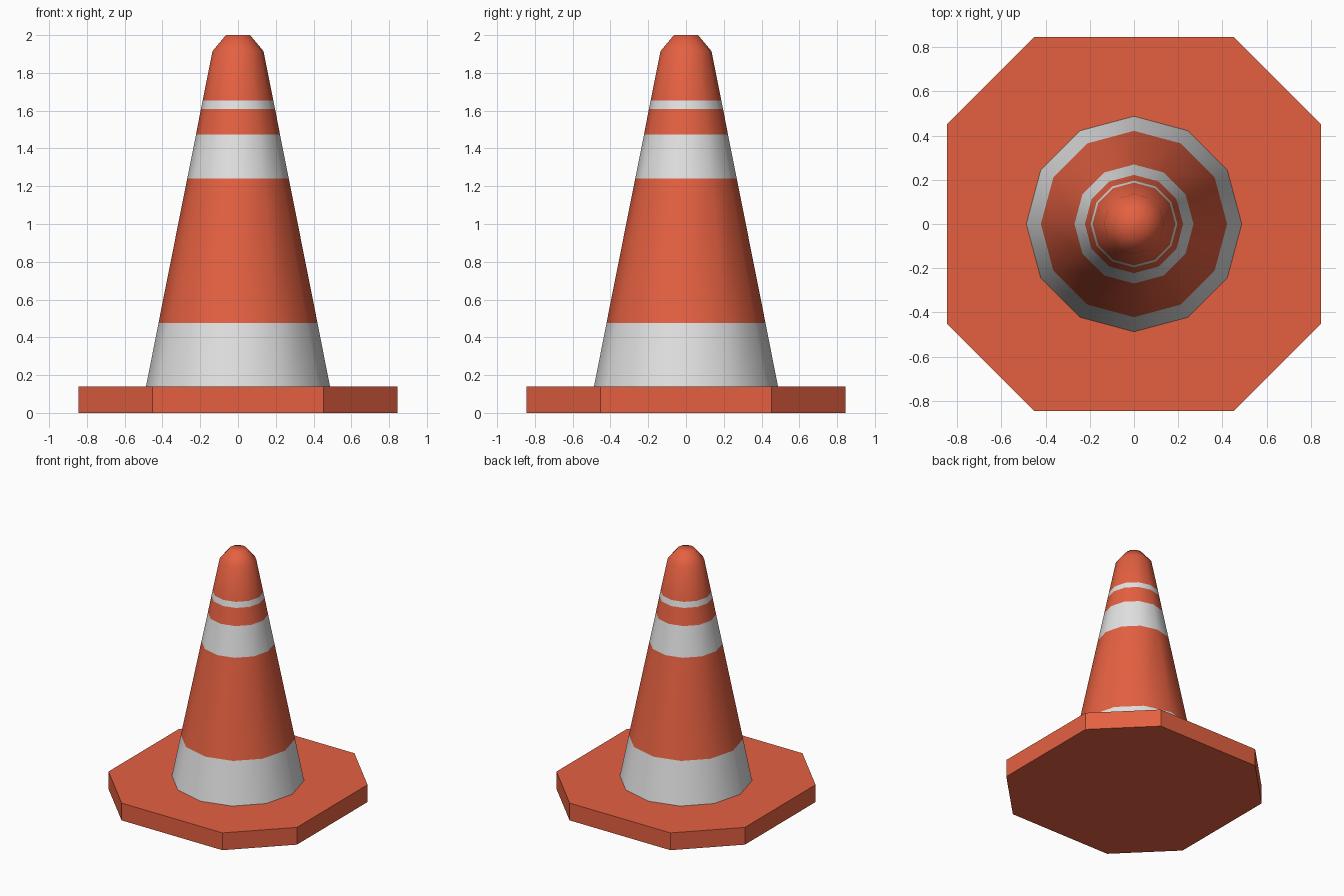
import bpy, bmesh, math

if "Cube" in bpy.data.objects:
    bpy.data.objects.remove(bpy.data.objects["Cube"])


def material(name, rgb):
    m = bpy.data.materials.new(name)
    m.diffuse_color = (*rgb, 1.0)
    m.use_nodes = True
    m.node_tree.nodes["Principled BSDF"].inputs["Base Color"].default_value = m.diffuse_color
    return m


orange = material("safety orange", (0.78, 0.118, 0.053))
white = material("reflective white", (0.76, 0.76, 0.76))


def loft(name, rings, mats, cap_bottom, band_mats, smooth):
    """Skin a stack of point rings; band_mats gives the material per band."""
    bm = bmesh.new()
    loops = [[bm.verts.new(p) for p in ring] for ring in rings]
    n = len(loops[0])
    for (a, b), mi in zip(zip(loops, loops[1:]), band_mats):
        for i in range(n):
            j = (i + 1) % n
            bm.faces.new((a[i], a[j], b[j], b[i])).material_index = mi
    bm.faces.new(loops[-1])
    if cap_bottom:
        bm.faces.new(loops[0][::-1])
    for f in bm.faces:
        f.smooth = smooth
    me = bpy.data.meshes.new(name)
    bm.to_mesh(me)
    bm.free()
    for m in mats:
        me.materials.append(m)
    ob = bpy.data.objects.new(name, me)
    bpy.context.collection.objects.link(ob)
    return ob


# Base plate: a square with chamfered corners
W, C, H = 0.845, 0.452, 0.14
octagon = [(W, -C), (W, C), (C, W), (-C, W), (-W, C), (-W, -C), (-C, -W), (C, -W)]
loft("base_plate", [[(x, y, z) for x, y in octagon] for z in (0, H)],
     [orange], True, [0], False)

# Cone body: 12 sides, (radius, height) profile with white stripe bands
profile = [(0.487, H), (0.421, 0.475), (0.269, 1.24), (0.222, 1.475),
           (0.196, 1.61), (0.187, 1.655), (0.135, 1.915), (0.064, 2.0)]
rings = [[(r * math.cos(i * math.tau / 12), r * math.sin(i * math.tau / 12), z)
          for i in range(12)] for r, z in profile]
loft("cone_body", rings, [orange, white], False, [1, 0, 1, 0, 1, 0, 0], True)
